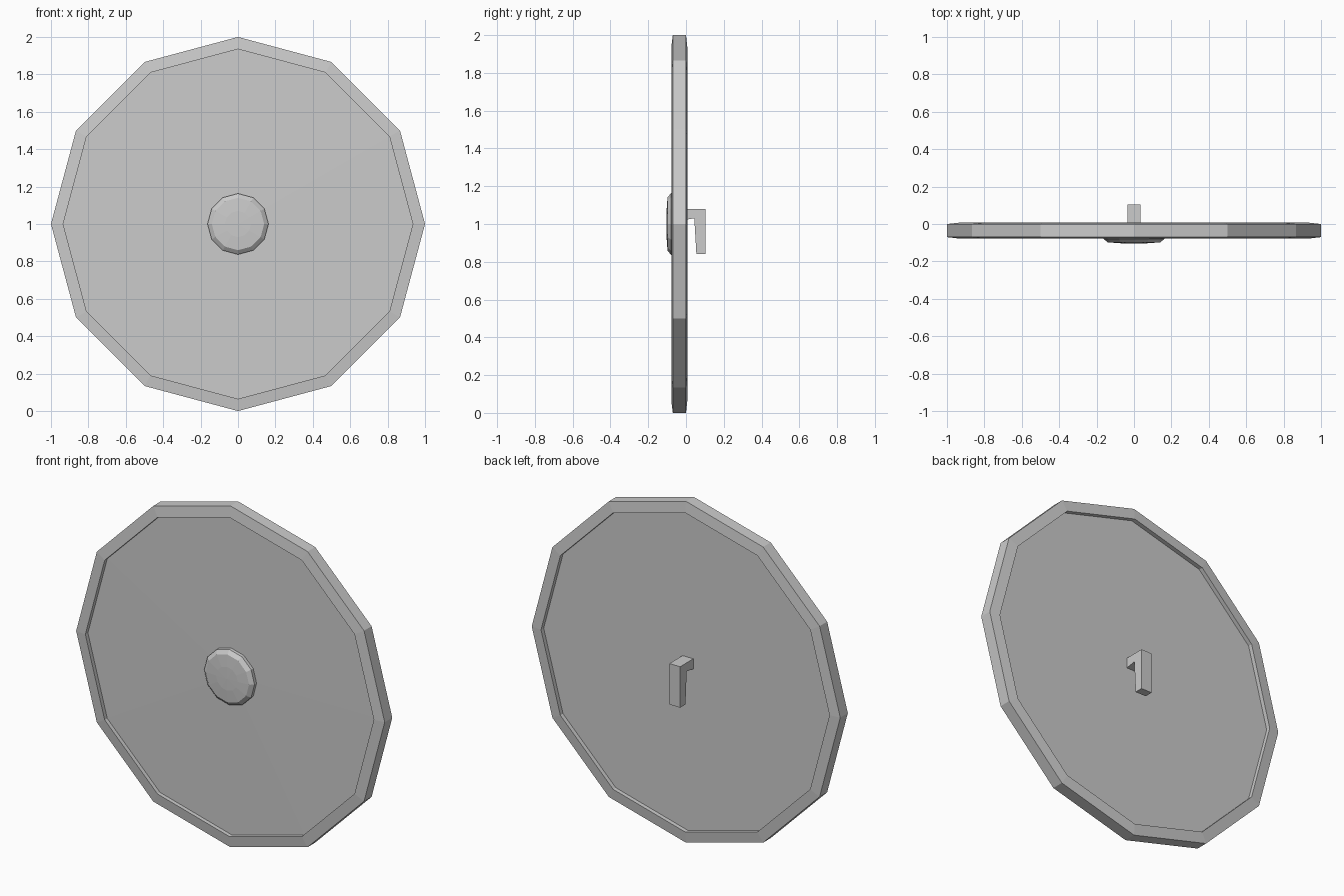
import bpy, bmesh
from math import sin, cos, tau

if "Cube" in bpy.data.objects:
    bpy.data.objects.remove(bpy.data.objects["Cube"])

SIDES = 12


def make_object(name, bm):
    bmesh.ops.recalc_face_normals(bm, faces=bm.faces)
    mesh = bpy.data.meshes.new(name)
    bm.to_mesh(mesh)
    bm.free()
    obj = bpy.data.objects.new(name, mesh)
    bpy.context.collection.objects.link(obj)
    return obj


def lathe(name, profile, closed=False):
    """Turn (radius, y) points around the y axis through z = 1."""
    bm = bmesh.new()
    rings = []
    for r, y in profile:
        if r == 0:
            rings.append([bm.verts.new((0, y, 1))] * SIDES)
        else:
            rings.append([bm.verts.new((r * sin(tau * i / SIDES), y,
                                        1 + r * cos(tau * i / SIDES)))
                          for i in range(SIDES)])
    pairs = list(zip(rings, rings[1:]))
    if closed:
        pairs.append((rings[-1], rings[0]))
    for a, b in pairs:
        for i in range(SIDES):
            j = (i + 1) % SIDES
            bm.faces.new(list(dict.fromkeys((a[i], a[j], b[j], b[i]))))
    return make_object(name, bm)


# Raised outer rim with slightly sloped front and back faces
lathe("rim", [(1.0, -0.07), (1.0, 0.0), (0.935, 0.007), (0.935, -0.078)], closed=True)

# Recessed plate, very slightly domed at the front
lathe("shield_plate", [(0, -0.062), (0.937, -0.054), (0.937, -0.018), (0, -0.018)])

# Rounded central boss
lathe("boss", [(0, -0.104), (0.07, -0.103), (0.14, -0.098),
               (0.163, -0.08), (0.163, -0.05), (0, -0.05)])

# Hook-shaped grip on the back: side profile (y, z) extruded along x
grip = [(-0.02, 1.08), (0.104, 1.08), (0.104, 0.84), (0.055, 0.84),
        (0.044, 1.03), (-0.02, 1.02)]
bm = bmesh.new()
face = bm.faces.new([bm.verts.new((-0.035, y, z)) for y, z in grip])
ext = bmesh.ops.extrude_face_region(bm, geom=[face])
bmesh.ops.translate(bm, vec=(0.07, 0, 0),
                    verts=[v for v in ext["geom"] if isinstance(v, bmesh.types.BMVert)])
make_object("back_grip", bm)
